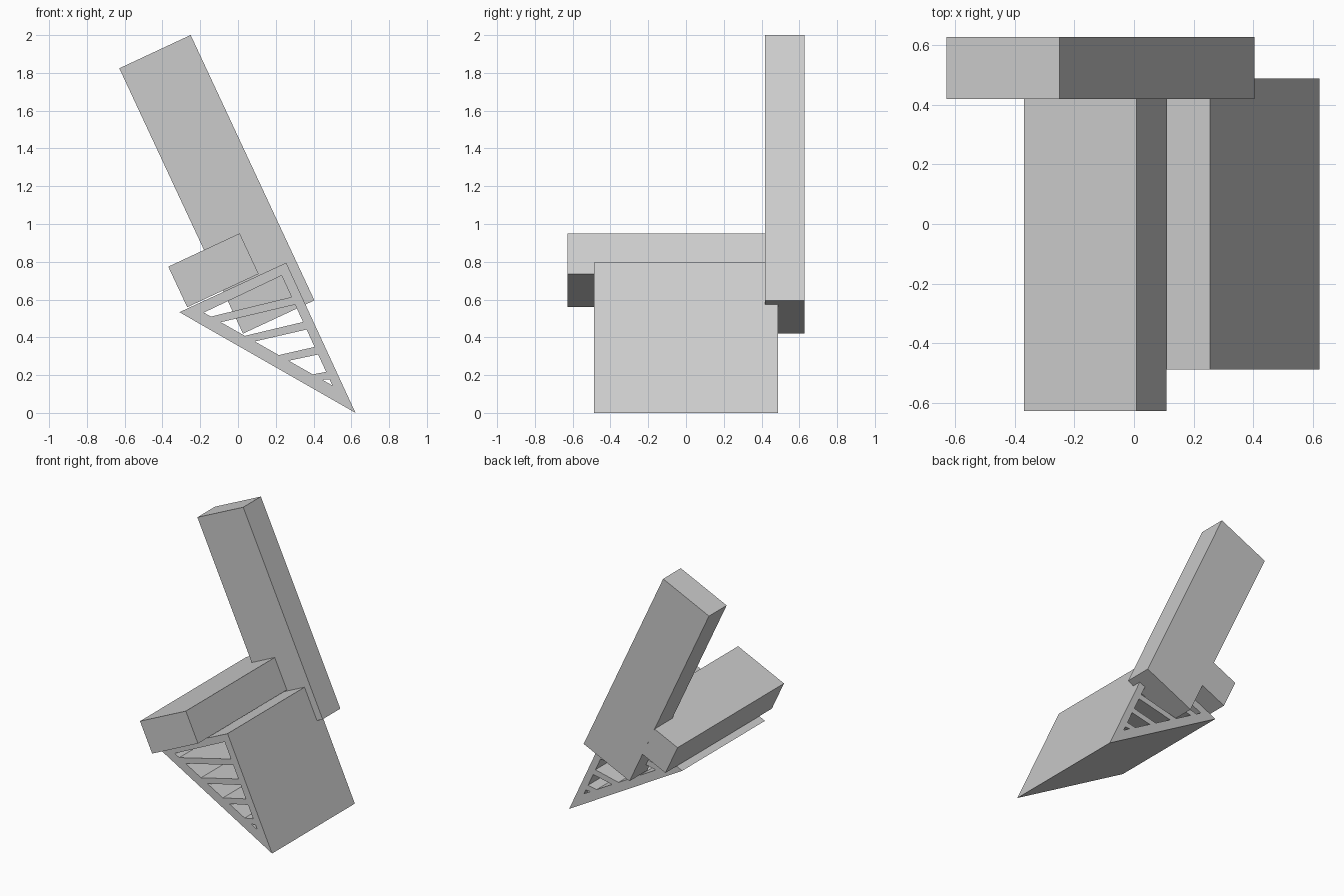
import bpy
import bmesh
from math import radians
from mathutils import Vector

cube = bpy.data.objects.get("Cube")
if cube:
    bpy.data.objects.remove(cube, do_unlink=True)

TILT = radians(-25)

grey = bpy.data.materials.new("plain grey")
grey.use_nodes = True
colour = (0.6, 0.6, 0.6, 1)
grey.diffuse_color = colour
grey.node_tree.nodes["Principled BSDF"].inputs["Base Color"].default_value = colour


def add_object(name, mesh):
    obj = bpy.data.objects.new(name, mesh)
    bpy.context.collection.objects.link(obj)
    mesh.materials.clear()
    mesh.materials.append(grey)
    return obj


def tilted_box(name, centre, size):
    mesh = bpy.data.meshes.new(name)
    bm = bmesh.new()
    bmesh.ops.create_cube(bm, size=1)
    bmesh.ops.scale(bm, vec=size, verts=bm.verts)
    bm.to_mesh(mesh)
    bm.free()
    obj = add_object(name, mesh)
    obj.location = centre
    obj.rotation_euler.y = TILT
    return obj


# Long upright arm at the back, and the beam joined to its foot
tilted_box("arm", (-0.112, 0.523, 1.21), (0.417, 0.208, 1.55))
tilted_box("beam", (-0.13, 0, 0.755), (0.417, 1.253, 0.237))

# Wedge profile: outer triangle with a slanted-strut truss inside it
outer = [Vector(p) for p in ((-0.31, 0.533), (0.255, 0.795), (0.622, 0.0))]
left, top, tip = [Vector(p) for p in ((-0.181, 0.531), (0.231, 0.727), (0.5, 0.145))]


def on_right(t):
    return top.lerp(tip, t)


def on_base(t):
    return left.lerp(tip, t)


loops = [outer, [left, top, on_right(0.195), on_base(0.055)]]
for k in range(3):
    r, b = 0.227 * k, 0.264 * k
    loops.append([on_base(0.132 + b), on_right(0.264 + r),
                  on_right(0.422 + r), on_base(0.319 + b)])
loops.append([on_base(0.922), on_right(0.945), tip])

# Extrude the pierced profile through the whole depth
curve = bpy.data.curves.new("wedge_profile", "CURVE")
curve.dimensions = "2D"
curve.fill_mode = "BOTH"
curve.extrude = 0.487
for loop in loops:
    spline = curve.splines.new("POLY")
    spline.points.add(len(loop) - 1)
    for point, p in zip(spline.points, loop):
        point.co = (p.x, p.y, 0, 1)
    spline.use_cyclic_u = True
    spline.use_smooth = False

helper = bpy.data.objects.new("wedge_profile", curve)
bpy.context.collection.objects.link(helper)
depsgraph = bpy.context.evaluated_depsgraph_get()
mesh = bpy.data.meshes.new_from_object(helper.evaluated_get(depsgraph))
bpy.data.objects.remove(helper, do_unlink=True)

# Weld the caps to the walls and keep every face flat
bm = bmesh.new()
bm.from_mesh(mesh)
bmesh.ops.remove_doubles(bm, verts=bm.verts, dist=0.0005)
bmesh.ops.recalc_face_normals(bm, faces=bm.faces)
for face in bm.faces:
    face.smooth = False
    face.material_index = 0
bm.to_mesh(mesh)
bm.free()
wedge = add_object("truss_wedge", mesh)
wedge.rotation_euler.x = radians(90)
